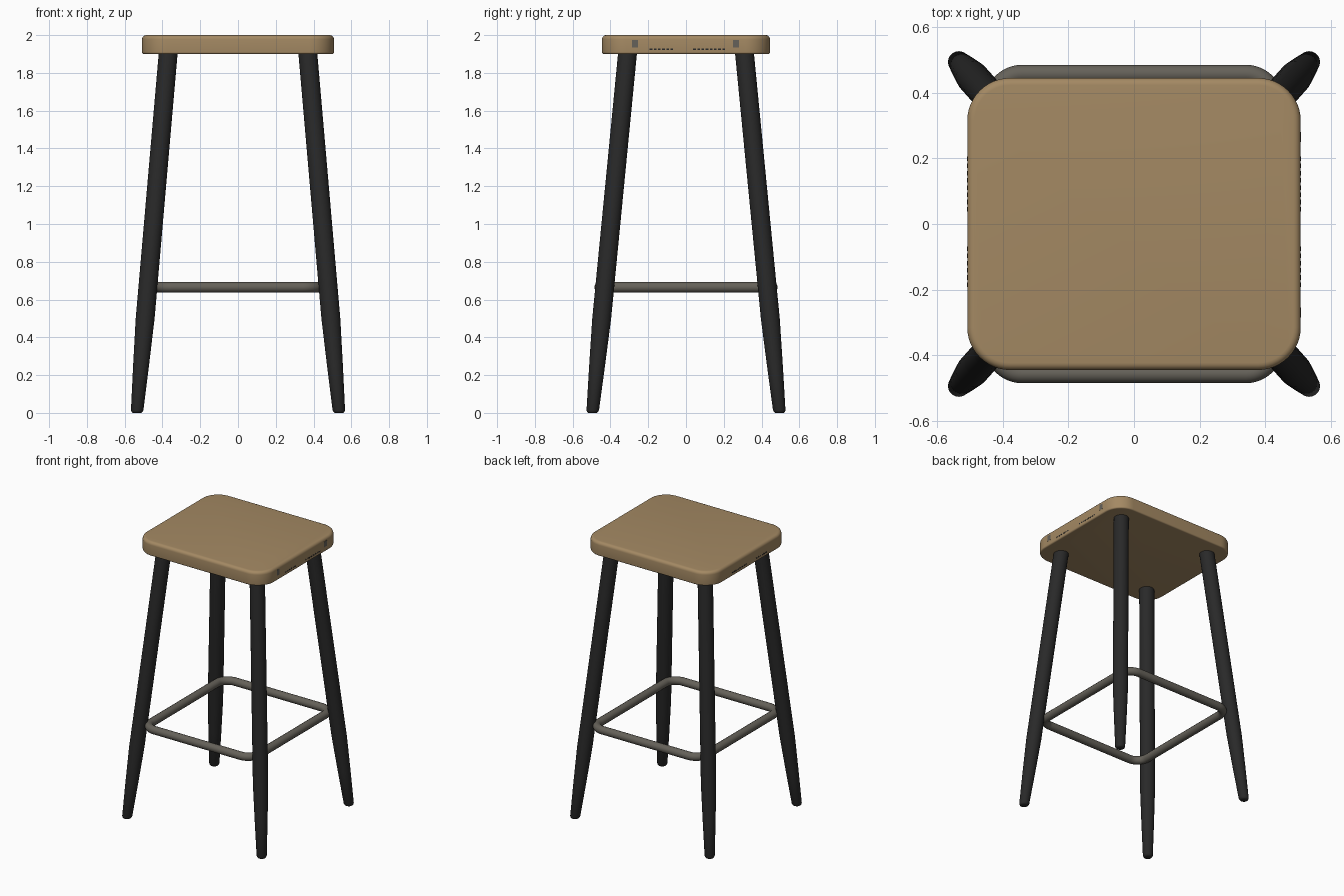
import bpy, bmesh
from math import sin, cos, pi, radians

if "Cube" in bpy.data.objects:
    bpy.data.objects.remove(bpy.data.objects["Cube"], do_unlink=True)


def material(name, rgb):
    m = bpy.data.materials.new(name)
    m.use_nodes = True
    m.diffuse_color = (*rgb, 1)
    m.node_tree.nodes["Principled BSDF"].inputs["Base Color"].default_value = (*rgb, 1)
    return m


OAK = material("oak", (0.37, 0.25, 0.125))
BLACK = material("black_wood", (0.022, 0.022, 0.022))
STEEL = material("grey_steel", (0.13, 0.12, 0.10))


def finish(name, bm, mat, smooth=True):
    mesh = bpy.data.meshes.new(name)
    bmesh.ops.recalc_face_normals(bm, faces=bm.faces)
    bm.to_mesh(mesh)
    bm.free()
    mesh.materials.append(mat)
    ob = bpy.data.objects.new(name, mesh)
    bpy.context.collection.objects.link(ob)
    if smooth:
        select(ob)
        bpy.ops.object.shade_smooth_by_angle(angle=radians(40))
    return ob


def select(ob):
    bpy.ops.object.select_all(action="DESELECT")
    ob.select_set(True)
    bpy.context.view_layer.objects.active = ob


def rounded_rect(hx, hy, r, steps=12):
    """Outline of a rounded rectangle, counter-clockwise."""
    pts = []
    for k, (sx, sy) in enumerate([(1, 1), (-1, 1), (-1, -1), (1, -1)]):
        for i in range(steps + 1):
            a = pi / 2 * (k + i / steps)
            pts.append((sx * (hx - r) + r * cos(a), sy * (hy - r) + r * sin(a)))
    return pts


def loft(bm, rings):
    """Skin a list of equal closed rings and cap both ends."""
    loops = [[bm.verts.new(p) for p in ring] for ring in rings]
    for a, b in zip(loops, loops[1:]):
        for i in range(len(a)):
            j = (i + 1) % len(a)
            bm.faces.new((a[i], a[j], b[j], b[i]))
    bm.faces.new(loops[0][::-1])
    bm.faces.new(loops[-1])


# Seat: rounded slab with softened rims, softer above than below
def seat_ring(inset, z):
    return [(x, y, z) for x, y in rounded_rect(0.508 - inset, 0.445 - inset, 0.13 - inset)]


steps = [i / 5 * pi / 2 for i in range(6)]
low, high = 0.010, 0.022
rings = [seat_ring(low * (1 - sin(a)), 1.90 + low * (1 - cos(a))) for a in steps]
rings += [seat_ring(high * (1 - cos(a)), 2.0 - high * (1 - sin(a))) for a in steps]
bm = bmesh.new()
loft(bm, rings)
finish("seat", bm, OAK)

# Legs: splayed, tapering towards rounded feet (height, radius)
LEG = [(0, 0.022), (0.004, 0.028), (0.014, 0.033), (0.25, 0.042), (0.5, 0.050), (1.905, 0.050)]
for sy, end in ((-1, "front"), (1, "back")):
    for sx, side in ((-1, "right"), (1, "left")):
        bm = bmesh.new()
        rings = []
        for z, r in LEG:
            t = z / 1.9
            cx, cy = sx * (0.535 - 0.165 * t), sy * (0.495 - 0.185 * t)
            rings.append([(cx + r * cos(i * pi / 16), cy + r * sin(i * pi / 16), z)
                          for i in range(32)])
        loft(bm, rings)
        finish(f"{end}_{side}_leg", bm, BLACK)

# Footrest: one bent steel tube running through the legs
curve = bpy.data.curves.new("footrest", "CURVE")
curve.dimensions = "3D"
curve.bevel_depth = 0.028
curve.bevel_resolution = 5
path = rounded_rect(0.427, 0.457, 0.085)
spline = curve.splines.new("POLY")
spline.points.add(len(path) - 1)
for p, (x, y) in zip(spline.points, path):
    p.co = (x, y, 0.665, 1)
spline.use_cyclic_u = True
curve.materials.append(STEEL)
footrest = bpy.data.objects.new("footrest", curve)
bpy.context.collection.objects.link(footrest)
select(footrest)
bpy.ops.object.convert(target="MESH")
bpy.ops.object.shade_smooth_by_angle(angle=radians(40))


# Marks on the seat's side faces: small steel plugs and dashed dark seams
def plate(bm, x, y, z, width, height):
    geom = bmesh.ops.create_cube(bm, size=1)
    bmesh.ops.scale(bm, vec=(0.004, width, height), verts=geom["verts"])
    bmesh.ops.translate(bm, vec=(x, y, z), verts=geom["verts"])


seams, plugs = bmesh.new(), bmesh.new()
for x in (-0.507, 0.507):
    for start, count in ((-0.185, 6), (0.045, 8)):
        for i in range(count):
            plate(seams, x, start + i * 0.022, 1.925, 0.014, 0.008)
for y in (-0.27, 0.265):
    plate(plugs, 0.507, y, 1.955, 0.03, 0.04)
finish("seat_side_seams", seams, BLACK, smooth=False)
finish("seat_side_plugs", plugs, STEEL, smooth=False)
